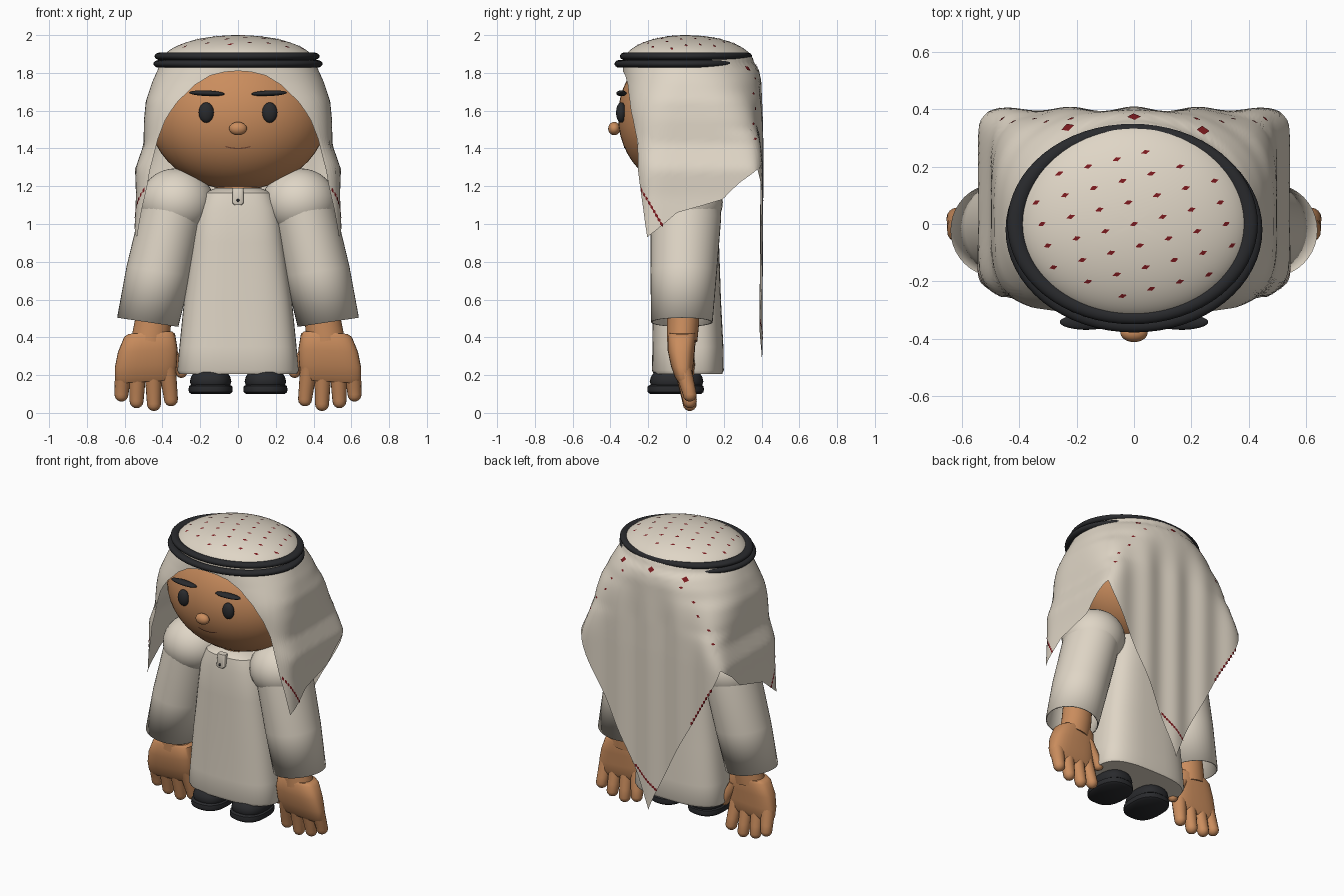
import bpy, bmesh, math
from mathutils import Vector
from mathutils.bvhtree import BVHTree

cube = bpy.data.objects.get("Cube")
if cube:
    bpy.data.objects.remove(cube, do_unlink=True)


def material(name, r, g, b):
    m = bpy.data.materials.new(name)
    m.use_nodes = True
    m.diffuse_color = (r, g, b, 1)
    bsdf = m.node_tree.nodes["Principled BSDF"]
    bsdf.inputs["Base Color"].default_value = (r, g, b, 1)
    bsdf.inputs["Roughness"].default_value = 0.8
    return m


CLOTH = material("cream cloth", 0.74, 0.67, 0.565)
SKIN = material("tan skin", 0.59, 0.265, 0.11)
BLACK = material("soft black", 0.022, 0.023, 0.026)
RED = material("dark red", 0.2, 0.01, 0.013)
BROWN = material("mouth brown", 0.14, 0.05, 0.025)


def finish(bm, name, mat, recalc=True, angle=40):
    if recalc:
        bmesh.ops.recalc_face_normals(bm, faces=bm.faces[:])
    me = bpy.data.meshes.new(name)
    bm.to_mesh(me)
    bm.free()
    ob = bpy.data.objects.new(name, me)
    bpy.context.collection.objects.link(ob)
    me.materials.append(mat)
    bpy.ops.object.select_all(action='DESELECT')
    ob.select_set(True)
    bpy.context.view_layer.objects.active = ob
    bpy.ops.object.shade_smooth_by_angle(angle=math.radians(angle))
    return ob


def ball(name, mat, loc, radii, seg=32):
    bm = bmesh.new()
    bmesh.ops.create_uvsphere(bm, u_segments=seg, v_segments=seg // 2, radius=1)
    for v in bm.verts:
        v.co = Vector([c * r + p for c, r, p in zip(v.co, radii, loc)])
    return finish(bm, name, mat, angle=60)


def oval(a, n):
    """Unit superellipse point."""
    c, s = math.cos(a), math.sin(a)
    return (math.copysign(abs(c) ** (2 / n), c), math.copysign(abs(s) ** (2 / n), s))


def loft(name, mat, rings, n=2, seg=32, shear=0, caps=(True, True)):
    """Skin over rings given as (x, y, z, rx, ry)."""
    bm = bmesh.new()
    loops = []
    for x, y, z, rx, ry in rings:
        pts = [oval(math.tau * k / seg, n) for k in range(seg)]
        loops.append([bm.verts.new((x + rx * u, y + ry * w, z + shear * rx * u)) for u, w in pts])
    for a, b in zip(loops, loops[1:]):
        for k in range(seg):
            j = (k + 1) % seg
            bm.faces.new((a[k], b[k], b[j], a[j]))
    for loop, cap in zip((loops[0], loops[-1]), caps):
        if cap:
            bm.faces.new(loop)
    return finish(bm, name, mat)


def finger(name, base, tip, r0, r1):
    """Tapered rod with a round tip."""
    a, b = Vector(base), Vector(tip)
    b.z += r1
    rings = [(*a.lerp(b, t), r0 + (r1 - r0) * t, r0 + (r1 - r0) * t) for t in (0, 0.35, 0.7, 1)]
    for k in (25, 50, 70, 84):
        q = math.radians(k)
        r = r1 * math.cos(q)
        rings.append((b.x, b.y, b.z - r1 * math.sin(q), r, r))
    loft(name, SKIN, rings, seg=16)


def interp(table, t):
    for (a, u), (b, w) in zip(table, table[1:]):
        if t <= b:
            return u + (w - u) * max(0, (t - a) / (b - a))
    return table[-1][1]


# Head and face
ball("head", SKIN, (0, 0, 1.57), (0.47, 0.36, 0.39), 48)
ball("nose", SKIN, (0, -0.38, 1.505), (0.047, 0.032, 0.035))
loft("neck", SKIN, [(0, 0, 1.3, 0.12, 0.11), (0, 0, 1.15, 0.12, 0.11)])
for side, s in (("left", 1), ("right", -1)):
    ball(side + "_eye", BLACK, (s * 0.168, -0.343, 1.59), (0.04, 0.027, 0.054))
    brow = ball(side + "_eyebrow", BLACK, (0, 0, 0), (0.094, 0.027, 0.015))
    brow.location = (s * 0.165, -0.342, 1.692)
    brow.rotation_euler.y = s * -0.04

bm = bmesh.new()
rows = []
for k in range(13):
    x = -0.066 + 0.011 * k
    z = 1.4 + 0.01 * (x / 0.066) ** 2
    y = -0.363 * math.sqrt(1 - (x / 0.47) ** 2 - ((z - 1.57) / 0.39) ** 2)
    rows.append([bm.verts.new((x, y, z + d)) for d in (-0.003, 0.003)])
for a, b in zip(rows, rows[1:]):
    bm.faces.new((a[0], b[0], b[1], a[1]))
finish(bm, "mouth", BROWN, recalc=False)

# Robe
loft("robe", CLOTH, [(0, 0, 1.19, 0.12, 0.12), (0, 0, 1.165, 0.18, 0.16), (0, 0, 1.08, 0.22, 0.175),
                     (0, 0, 0.9, 0.245, 0.175), (0, 0.005, 0.6, 0.285, 0.18),
                     (0, 0.01, 0.35, 0.31, 0.188), (0, 0.01, 0.225, 0.322, 0.19),
                     (0, 0.01, 0.207, 0.312, 0.182)], n=3, seg=48)
loft("collar_tab", CLOTH, [(0, -0.165, 1.19, 0.029, 0.02), (0, -0.178, 1.11, 0.029, 0.02),
                           (0, -0.178, 1.1, 0.02, 0.015)], n=4, seg=24)
ball("collar_stud", BLACK, (0, -0.197, 1.125), (0.008, 0.006, 0.008), 12)

# Arms, hands and shoes
for side, s in (("left", 1), ("right", -1)):
    ball(side + "_shoulder", CLOTH, (s * 0.325, 0, 1.115), (0.197, 0.195, 0.18))
    sleeve = loft(side + "_sleeve", CLOTH,
                  [(s * 0.325, 0, 1.15, 0.17, 0.18), (s * 0.355, 0, 1.03, 0.168, 0.186),
                   (s * 0.42, -0.012, 0.75, 0.17, 0.176), (s * 0.478, -0.022, 0.48, 0.162, 0.163)],
                  shear=s * 0.15, caps=(True, False), seg=40)
    solid = sleeve.modifiers.new("thickness", 'SOLIDIFY')
    solid.thickness = 0.008
    loft(side + "_wrist", SKIN, [(s * 0.43, -0.015, 0.7, 0.09, 0.085), (s * 0.45, -0.015, 0.48, 0.095, 0.085),
                                 (s * 0.465, -0.02, 0.38, 0.1, 0.08)], shear=s * 0.15)
    loft(side + "_palm", SKIN, [(s * 0.465, -0.02, 0.425, 0.115, 0.07), (s * 0.468, -0.022, 0.41, 0.135, 0.075),
                                (s * 0.478, -0.025, 0.33, 0.158, 0.072), (s * 0.488, -0.02, 0.25, 0.164, 0.06),
                                (s * 0.492, -0.012, 0.19, 0.16, 0.047), (s * 0.492, -0.01, 0.165, 0.145, 0.032)],
         n=2.8, shear=s * -0.06)
    fingers = ((0.375, 0.355, 0.035), (0.45, 0.445, 0.01), (0.53, 0.537, 0.025), (0.605, 0.617, 0.06))
    for k, (x0, x1, z1) in enumerate(fingers):
        finger(f"{side}_finger_{k + 1}", (s * x0, -0.018, 0.24), (s * x1, 0.02, z1), 0.046, 0.037)
    finger(side + "_thumb", (s * 0.38, 0.0, 0.36), (s * 0.3, 0.015, 0.185), 0.045, 0.032)
    loft(side + "_shoe_sole", BLACK, [(s * 0.145, -0.055, z, 0.117 - d, 0.15 - d) for z, d in
                                      ((0.1, 0.015), (0.11, 0.002), (0.125, 0), (0.142, 0.003), (0.15, 0.018))], n=2.5)
    loft(side + "_shoe_upper", BLACK, [(s * 0.145, -0.05, z, 0.11 - d, 0.142 - d) for z, d in
                                       ((0.148, 0.006), (0.165, 0), (0.19, 0.006), (0.215, 0.022), (0.232, 0.05))], n=2.5)

# Headscarf: plan outline by height, hem height by direction
WIDTH = [(0.93, 0.55), (1.15, 0.54), (1.29, 0.545), (1.42, 0.5), (1.55, 0.498), (1.65, 0.488), (1.75, 0.455), (1.85, 0.41)]
FRONT = [(0.9, 0.25), (1.2, 0.275), (1.4, 0.3), (1.6, 0.33), (1.85, 0.335)]
BACK = [(0.2, 0.395), (1.3, 0.402), (1.6, 0.4), (1.76, 0.397), (1.82, 0.385), (1.85, 0.36)]
SQUARE_FRONT = [(0.9, 8), (1.3, 5), (1.6, 3.3), (1.75, 2.4), (1.85, 2)]
SQUARE_BACK = [(1.1, 24), (1.3, 14), (1.5, 5), (1.7, 2.8), (1.85, 2)]
HEM = [(0, 1.81), (12, 1.805), (25, 1.785), (37, 1.735), (47, 1.65), (54, 1.55), (59, 1.44), (62, 1.25), (66, 1.08),
       (69, 0.93), (73, 0.96), (85, 1.06), (100, 1.1), (110, 1.13), (118, 1.22), (126, 1.29)]


def scarf_point(phi, z):
    low = min(z, 1.85)
    s, c = math.sin(phi), -math.cos(phi)
    n = interp(SQUARE_FRONT if c < 0 else SQUARE_BACK, low)
    depth = interp(FRONT if c < 0 else BACK, low)
    r = ((abs(s) / interp(WIDTH, low)) ** n + (abs(c) / depth) ** n) ** (-1 / n)
    if z > 1.85:
        r *= math.sqrt(max(0, 1 - ((z - 1.85) / 0.15) ** 2))
    x, y = r * s, r * c
    fold = max(0, min(1, (1.8 - z) / 0.3)) * max(0, c)
    return Vector((x, y + 0.008 * fold * math.cos(28 * x), z))


def hem_height(phi):
    d = math.degrees(phi)
    d = min(d, 360 - d)
    if d > 126:
        across = min(1, math.tan(math.radians(180 - d)) / math.tan(math.radians(54)))
        return 0.22 + 1.07 * across ** 0.9
    return interp(HEM, d)


COLS, ROWS = 240, 48
bm = bmesh.new()
columns = []
for j in range(COLS):
    phi = math.tau * j / COLS
    drop = 2 - hem_height(phi)
    columns.append([bm.verts.new(scarf_point(phi, 2 - drop * (i / ROWS) ** 1.8)) for i in range(1, ROWS + 1)])
top = bm.verts.new((0, 0, 2))
for j in range(COLS):
    a, b = columns[j], columns[(j + 1) % COLS]
    bm.faces.new((top, a[0], b[0]))
    for i in range(ROWS - 1):
        bm.faces.new((a[i], a[i + 1], b[i + 1], b[i]))
bm.normal_update()
tree = BVHTree.FromBMesh(bm)
finish(bm, "headscarf", CLOTH, recalc=False, angle=60)

# Small woven flecks laid on the scarf
flecks = bmesh.new()


def fleck(origin, direction, across, w=0.016, h=0.008):
    hit, normal, _, _ = tree.ray_cast(Vector(origin), Vector(direction))
    if hit is None:
        return
    if normal.dot(Vector(direction)) > 0:
        normal = -normal
    across = Vector(across)
    across = (across - normal * across.dot(normal)).normalized() * w
    along = normal.cross(across).normalized() * h
    p = hit + normal * 0.003
    flecks.faces.new([flecks.verts.new(p + o) for o in (across, along, -across, -along)])


for i in range(-4, 5):
    for j in range(-5, 6):
        x, y = 0.1 * i - 0.02 * j, 0.075 * j + 0.025 * i
        if (x / 0.36) ** 2 + (y / 0.29) ** 2 < 1:
            fleck((x, y, 3), (0, 0, -1), (1, 0.35, 0))
for x, y in ((-0.23, 0.335), (0, 0.372), (0.24, 0.325)):
    fleck((x, y, 3), (0, 0, -1), (1, 0.2, 0), 0.024, 0.02)
for k in range(10):
    t = k / 9
    for s in (1, -1):
        fleck((s * 2, -0.245 + 0.115 * t, 1.2 - 0.2 * t), (-s, 0, 0), (0, 0.5, -1), 0.016, 0.008)
    fleck((0.1 - 0.15 * t, 2, 0.49 - 0.12 * t), (0, -1, 0), (1, 0, 0.8), 0.015, 0.01)
    fleck((-0.32 - 0.15 * t, 2, 0.89 + 0.26 * t), (0, -1, 0), (-0.5, 0, 1), 0.015, 0.01)
for s in (1, -1):
    for k in range(5):
        fleck((s * 2, 0.365 - 0.01 * (k % 2), 1.45 + 0.08 * k), (-s, 0, 0), (0, 1, 0.4), 0.014, 0.008)
finish(flecks, "scarf_flecks", RED, recalc=False)

# Twin head cords
for name, x, y, z, major in (("upper_cord", -0.005, 0, 1.888, 0.408), ("lower_cord", 0, -0.02, 1.848, 0.419)):
    bpy.ops.mesh.primitive_torus_add(major_radius=major, minor_radius=0.029, major_segments=64,
                                     minor_segments=16, location=(x, y, z))
    cord = bpy.context.object
    cord.name = name
    cord.scale = (1, 0.8, 0.68)
    cord.data.materials.append(BLACK)
    bpy.ops.object.shade_smooth_by_angle(angle=math.radians(60))
